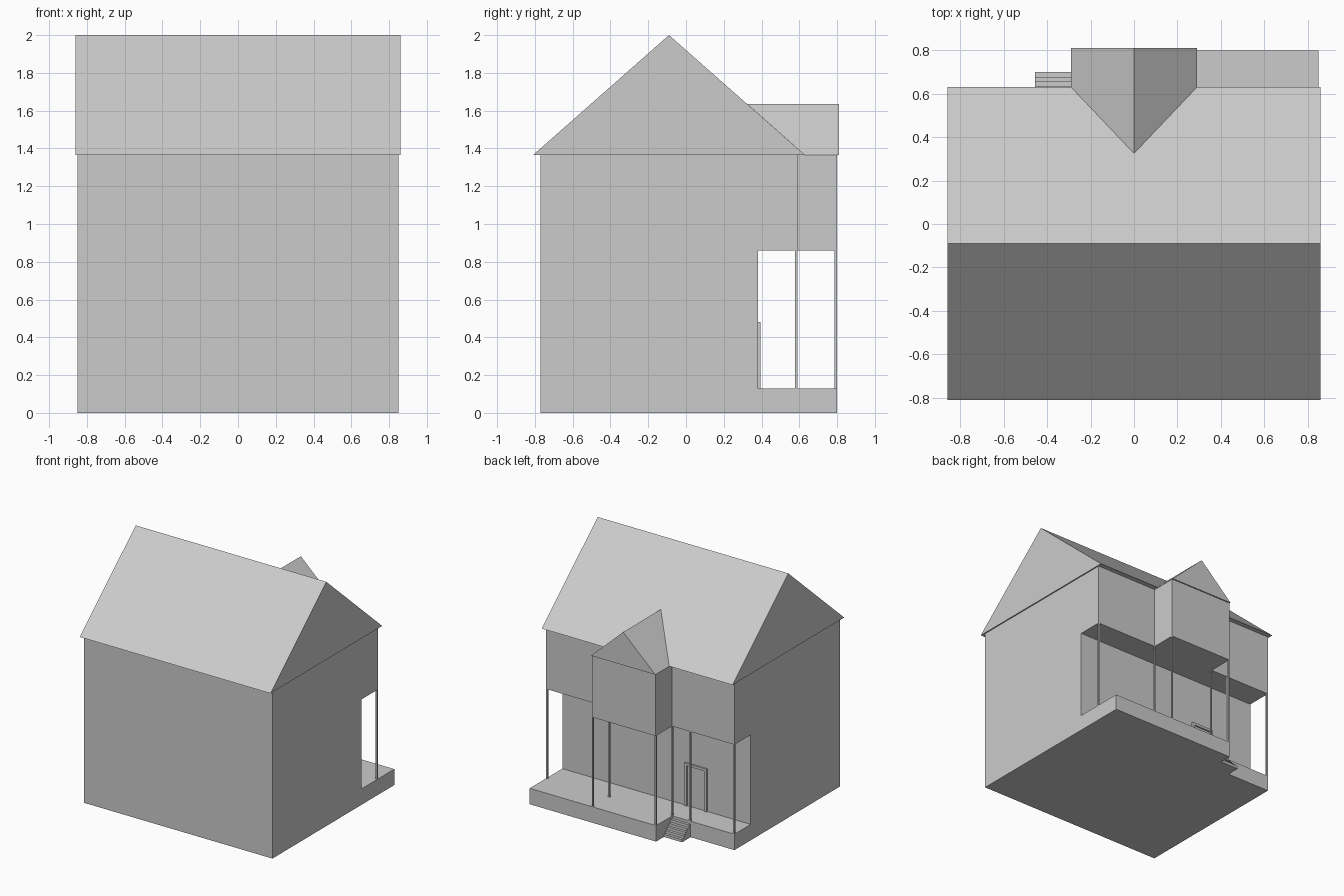
import bpy, bmesh
from mathutils import Vector

if "Cube" in bpy.data.objects:
    bpy.data.objects.remove(bpy.data.objects["Cube"])


def make_mesh(name, verts, faces):
    mesh = bpy.data.meshes.new(name)
    bm = bmesh.new()
    vs = [bm.verts.new(v) for v in verts]
    for f in faces:
        bm.faces.new([vs[i] for i in f])
    bmesh.ops.recalc_face_normals(bm, faces=bm.faces)
    bm.to_mesh(mesh)
    bm.free()
    ob = bpy.data.objects.new(name, mesh)
    bpy.context.collection.objects.link(ob)
    return ob


def extrude_x(name, profile, x0, x1):
    """Solid made by sweeping a (y, z) profile along x."""
    n = len(profile)
    verts = [(x, y, z) for x in (x0, x1) for y, z in profile]
    sides = [(i, (i + 1) % n, n + (i + 1) % n, n + i) for i in range(n)]
    return make_mesh(name, verts, [range(n), range(n, 2 * n)] + sides)


def box(name, x0, x1, y0, y1, z0, z1):
    return extrude_x(name, [(y0, z0), (y1, z0), (y1, z1), (y0, z1)], x0, x1)


FLOOR, CEIL, EAVE = 0.13, 0.86, 1.365    # porch floor, porch ceiling, eave heights
WALL, FRONT, BACK, DEEP = 0.85, -0.77, 0.59, 0.80
INNER = 0.38                             # recessed porch wall
BAY = 0.29                               # half width of projecting bay

# House body with the porch recess cut into its profile
extrude_x("house_body", [(FRONT, 0), (BACK, 0), (BACK, FLOOR), (INNER, FLOOR),
                         (INNER, CEIL), (BACK, CEIL), (BACK, EAVE), (FRONT, EAVE)],
          -WALL, WALL)

# Porch deck extension and upper storey bay
box("porch_deck", -BAY, WALL, BACK, DEEP, 0, FLOOR)
box("upper_bay", -BAY + 0.003, BAY - 0.003, BACK, DEEP, CEIL, EAVE)

# Main gable roof with a small overhang
extrude_x("main_roof", [(-0.81, EAVE), (0.63, EAVE), (-0.09, 2.0)], -0.86, 0.86)

# Bay gable roof, running back into the main roof slope
make_mesh("bay_roof",
          [(-BAY, 0.81, EAVE), (BAY, 0.81, EAVE), (0, 0.81, 1.635),
           (-BAY, 0.63, EAVE), (BAY, 0.63, EAVE), (0, 0.325, 1.635)],
          [(0, 1, 2), (0, 2, 5, 3), (1, 4, 5, 2), (0, 3, 4, 1), (3, 5, 4)])

# Porch posts, placed by their outer corner
P = 0.013
posts = [(-WALL, BACK), (-0.455, BACK), (-BAY, BACK), (BAY - P, BACK),
         (WALL - P, BACK), (-BAY, DEEP), (BAY - P, DEEP)]
for i, (x, y) in enumerate(posts):
    box(f"porch_post_{i + 1}", x, x + P, y - P, y, FLOOR, CEIL)

# Steps up to the porch, as one stair profile
N, END = 5, 0.70
run, rise = (END - BACK) / N, FLOOR / (N + 1)
stair = [(BACK, 0), (END, 0)]
for i in range(N):
    stair += [(END - i * run, (i + 1) * rise), (END - (i + 1) * run, (i + 1) * rise)]
extrude_x("porch_steps", stair, -0.455, -BAY)

# Door frame on the recessed wall
D0, D1, T, TOP = -0.46, -0.26, 0.02, 0.48
box("door_jamb_left", D0, D0 + T, INNER, INNER + 0.014, FLOOR, TOP - T)
box("door_jamb_right", D1 - T, D1, INNER, INNER + 0.014, FLOOR, TOP - T)
box("door_head", D0, D1, INNER, INNER + 0.014, TOP - T, TOP)
